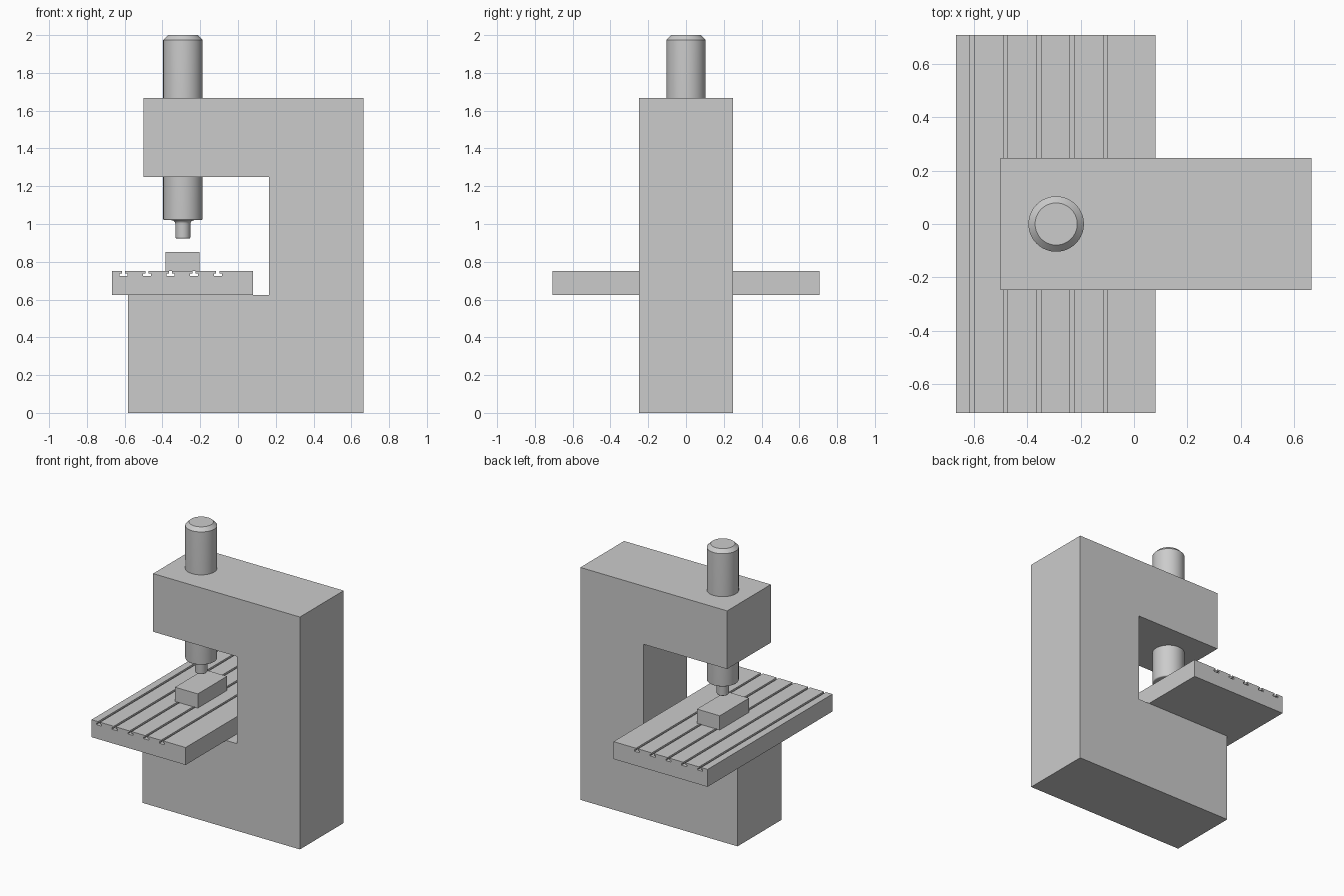
import bpy
import bmesh
import math

cube = bpy.data.objects.get("Cube")
if cube:
    bpy.data.objects.remove(cube, do_unlink=True)

# One plain grey for the whole machine
GREY = (0.6, 0.6, 0.6, 1)
grey = bpy.data.materials.new("machine grey")
grey.diffuse_color = GREY
grey.use_nodes = True
grey.node_tree.nodes["Principled BSDF"].inputs["Base Color"].default_value = GREY


def finish(name, bm, smooth=False):
    bmesh.ops.recalc_face_normals(bm, faces=bm.faces)
    mesh = bpy.data.meshes.new(name)
    bm.to_mesh(mesh)
    bm.free()
    mesh.materials.append(grey)
    obj = bpy.data.objects.new(name, mesh)
    bpy.context.collection.objects.link(obj)
    if smooth:
        bpy.ops.object.select_all(action='DESELECT')
        obj.select_set(True)
        bpy.context.view_layer.objects.active = obj
        bpy.ops.object.shade_smooth_by_angle(angle=math.radians(25))
    return obj


def extrude_profile(name, outline, half_depth):
    """Extrude an (x, z) outline evenly to both sides of y = 0."""
    bm = bmesh.new()
    face = bm.faces.new([bm.verts.new((x, -half_depth, z)) for x, z in outline])
    result = bmesh.ops.extrude_face_region(bm, geom=[face])
    verts = [v for v in result["geom"] if isinstance(v, bmesh.types.BMVert)]
    bmesh.ops.translate(bm, verts=verts, vec=(0, 2 * half_depth, 0))
    return finish(name, bm)


def lathe(name, outline, x, steps=64):
    """Spin an (r, z) outline around a vertical axis at the given x."""
    bm = bmesh.new()
    verts = [bm.verts.new((x + r, 0, z)) for r, z in outline]
    edges = [bm.edges.new(pair) for pair in zip(verts, verts[1:])]
    bmesh.ops.spin(bm, geom=verts + edges, cent=(x, 0, 0), axis=(0, 0, 1),
                   angle=math.tau, steps=steps)
    bmesh.ops.remove_doubles(bm, verts=bm.verts, dist=0.0002)
    return finish(name, bm, smooth=True)


# C-shaped frame: base, column and overhanging arm
BACK, THROAT, TOP, FLOOR = 0.665, 0.165, 1.667, 0.625
extrude_profile("c_frame", [
    (-0.583, 0), (BACK, 0), (BACK, TOP), (-0.5, TOP), (-0.5, 1.25),
    (THROAT, 1.25), (THROAT, FLOOR), (-0.583, FLOOR)], 0.248)

# Work table with five T-slots running along its length
TABLE_TOP = 0.75
NECK, SLOT, LIP, DEPTH = 0.0083, 0.021, 0.0125, 0.025
table = [(0.08, FLOOR), (-0.667, FLOOR), (-0.667, TABLE_TOP)]
for i in range(5):
    cx = -0.607 + 0.125 * i
    table += [(cx + dx, TABLE_TOP - dz) for dx, dz in (
        (-NECK, 0), (-NECK, LIP), (-SLOT, LIP), (-SLOT, DEPTH),
        (SLOT, DEPTH), (SLOT, LIP), (NECK, LIP), (NECK, 0))]
table.append((0.08, TABLE_TOP))
extrude_profile("slotted_table", table, 0.708)

# Workpiece block lying on the table
extrude_profile("workpiece", [
    (-0.384, TABLE_TOP), (-0.203, TABLE_TOP), (-0.203, 0.852), (-0.384, 0.852)], 0.166)

# Spindle: chamfered top, rounded lower rim, filleted tool nose
RADIUS, NOSE, FILLET, RIM, SHOULDER, TIP = 0.104, 0.04, 0.02, 0.008, 1.02, 0.923
quarter = [math.radians(a) for a in range(0, 91, 15)]
spindle = [(0, 2), (RADIUS - 0.025, 2), (RADIUS, 1.975)]
spindle += [(RADIUS - RIM + RIM * math.cos(a), SHOULDER + RIM - RIM * math.sin(a))
            for a in quarter]
spindle += [(NOSE + FILLET - FILLET * math.sin(a), SHOULDER - FILLET + FILLET * math.cos(a))
            for a in quarter]
spindle += [(NOSE - RIM + RIM * math.cos(a), TIP + RIM - RIM * math.sin(a))
            for a in quarter]
spindle.append((0, TIP))
lathe("spindle", spindle, -0.292)
